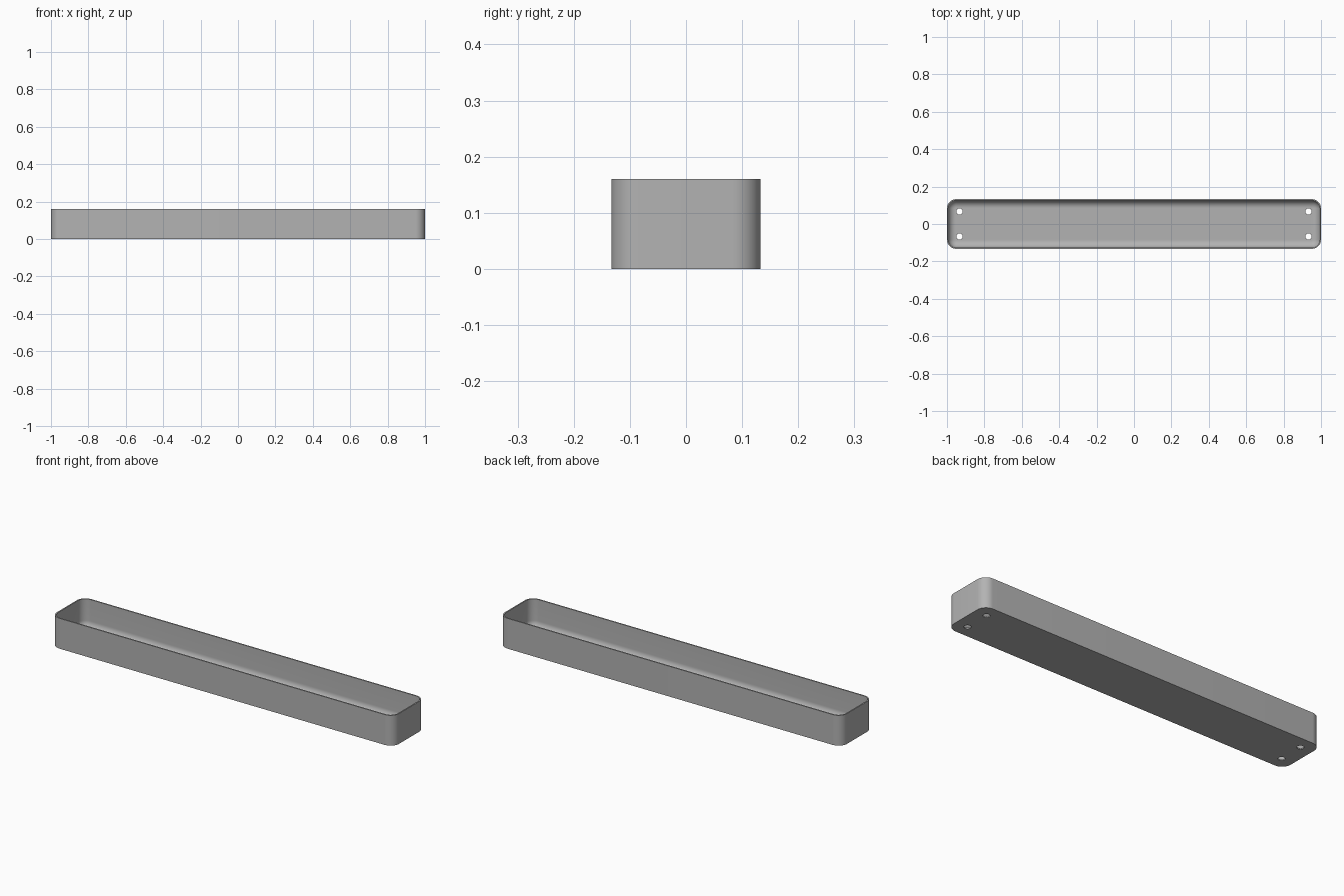
import bpy, bmesh, math

cube = bpy.data.objects.get("Cube")
if cube:
    bpy.data.objects.remove(cube, do_unlink=True)

HALF_X, HALF_Y, HEIGHT = 1.0, 0.133, 0.16
WALL, CORNER, FILLET = 0.0067, 0.05, 0.04
HOLE_X, HOLE_Y, HOLE_R = 0.933, 0.067, 0.0167
STEPS = 12

grey = bpy.data.materials.new("plain grey")
grey.use_nodes = True
colour = (0.45, 0.45, 0.45, 1)
grey.diffuse_color = colour
grey.node_tree.nodes["Principled BSDF"].inputs["Base Color"].default_value = colour


def ring(bm, inset, z):
    """Rounded rectangle, inset from the outer outline."""
    r = CORNER - inset
    verts = []
    for i, (sx, sy) in enumerate([(1, 1), (-1, 1), (-1, -1), (1, -1)]):
        for k in range(STEPS + 1):
            a = (i + k / STEPS) * math.pi / 2
            verts.append(bm.verts.new((sx * (HALF_X - CORNER) + r * math.cos(a),
                                       sy * (HALF_Y - CORNER) + r * math.sin(a), z)))
    return verts


# Tray shell: outer wall, rim, inner wall and the rounded edge of the floor
profile = [(0, 0), (0, HEIGHT), (WALL, HEIGHT)]
for k in range(STEPS + 1):
    a = k / STEPS * math.pi / 2
    profile.append((WALL + FILLET * (1 - math.cos(a)),
                    WALL + FILLET * (1 - math.sin(a))))
bm = bmesh.new()
rings = [ring(bm, d, z) for d, z in profile]
for low, high in zip(rings, rings[1:]):
    for i in range(len(low)):
        j = (i + 1) % len(low)
        bm.faces.new((low[i], low[j], high[j], high[i]))
bm.faces.new(rings[0][::-1])
bm.faces.new(rings[-1])
bmesh.ops.recalc_face_normals(bm, faces=bm.faces)
mesh = bpy.data.meshes.new("tray")
bm.to_mesh(mesh)
bm.free()
mesh.materials.append(grey)
tray = bpy.data.objects.new("tray", mesh)
bpy.context.collection.objects.link(tray)

# Four drain holes through the floor
bm = bmesh.new()
for sx in (-1, 1):
    for sy in (-1, 1):
        made = bmesh.ops.create_cone(bm, cap_ends=True, segments=32, radius1=HOLE_R,
                                     radius2=HOLE_R, depth=0.06)
        bmesh.ops.translate(bm, verts=made["verts"], vec=(sx * HOLE_X, sy * HOLE_Y, 0))
cut_mesh = bpy.data.meshes.new("hole_cutter")
bm.to_mesh(cut_mesh)
bm.free()
cut_mesh.materials.append(grey)
cutter = bpy.data.objects.new("hole_cutter", cut_mesh)
cutter.hide_render = True
bpy.context.collection.objects.link(cutter)

cut = tray.modifiers.new("holes", "BOOLEAN")
cut.operation = "DIFFERENCE"
cut.solver = "EXACT"
cut.object = cutter
bpy.ops.object.select_all(action="DESELECT")
bpy.context.view_layer.objects.active = tray
tray.select_set(True)
bpy.ops.object.modifier_apply(modifier=cut.name)
bpy.data.objects.remove(cutter, do_unlink=True)
bpy.ops.object.shade_smooth_by_angle(angle=math.radians(30))
